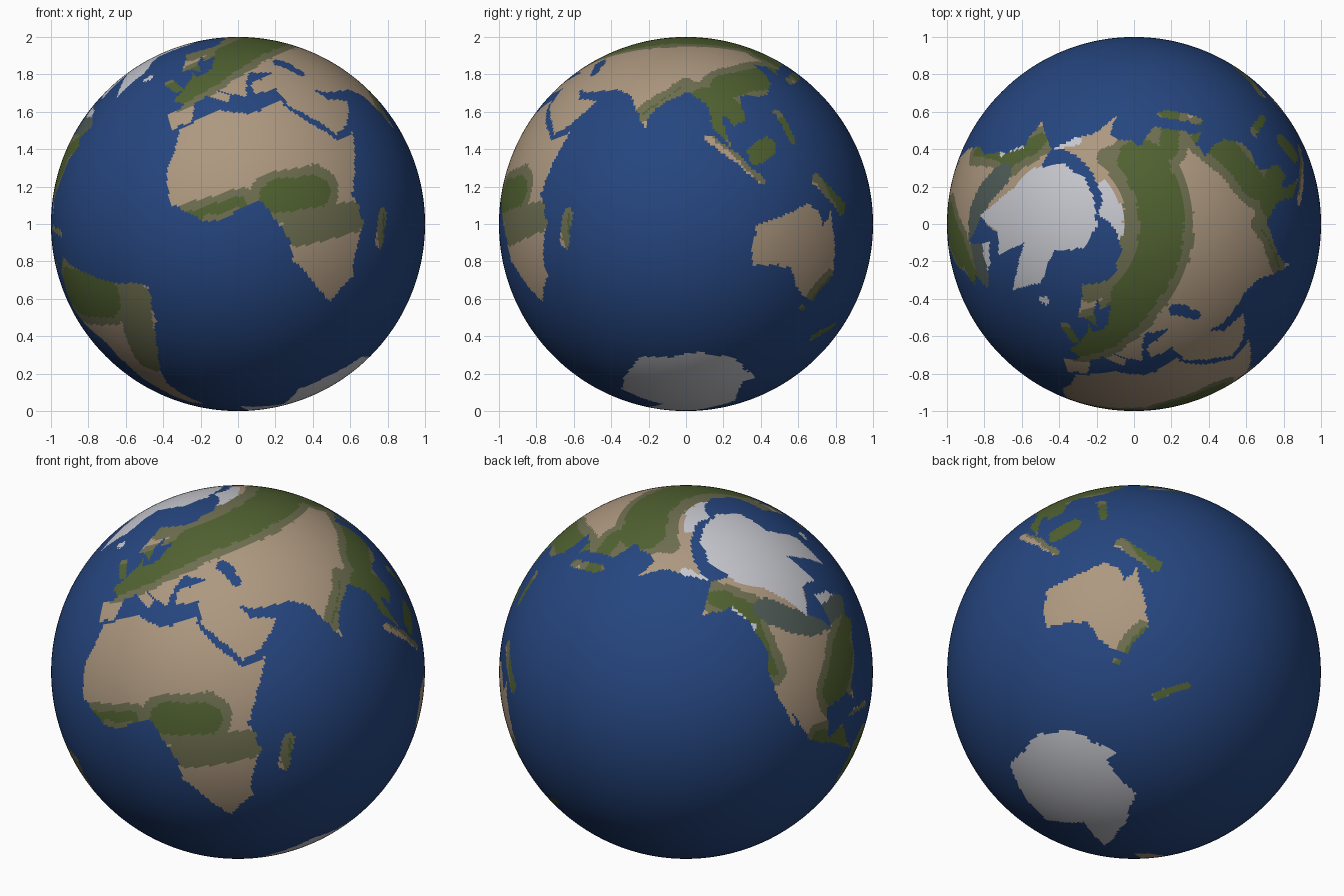
import bpy, bmesh, math
from mathutils import Matrix, Vector, noise

if "Cube" in bpy.data.objects:
    bpy.data.objects.remove(bpy.data.objects["Cube"])

TILT = math.radians(23.4)
FRINGE = 2.8          # width in degrees of the olive fringe around green regions
COLOURS = [("ocean_blue", (.019, .061, .215)), ("dry_tan", (.42, .315, .215)),
           ("forest_green", (.082, .122, .031)), ("scrub_olive", (.155, .158, .08)),
           ("ice_white", (.57, .575, .62)), ("boreal_grey", (.08, .107, .095))]
OCEAN, TAN, GREEN, OLIVE, ICE, GREY = range(6)

# coarse continent outlines: longitude, latitude
africa = [(-6, 36), (10, 37), (20, 31), (33, 31), (33, 29), (37, 20), (43, 11), (51, 12), (39, -5),
          (40, -15), (35, -21), (31, -30), (20, -35), (12, -17), (13, -10), (9, 4), (-8, 4), (-17, 14),
          (-16, 23), (-10, 30)]
eurasia = [(-9, 37), (-9, 43), (-1, 44), (-4, 48), (8, 54), (10, 57), (11, 54), (21, 55), (29, 60), (22, 61),
           (24, 65), (17, 61), (15, 56), (10, 59), (5, 60), (18, 70), (40, 67), (68, 69), (104, 77), (140, 72),
           (190, 66), (163, 60), (157, 51), (155, 59), (136, 55), (140, 48), (128, 39), (128, 35), (124, 40),
           (118, 39), (122, 30), (117, 23), (108, 21), (109, 12), (105, 9), (101, 13), (104, 1), (98, 9),
           (97, 16), (91, 22), (80, 15), (77, 8), (72, 21), (66, 25), (57, 26), (49, 30), (51, 25), (59, 22),
           (52, 16), (44, 13), (35, 28), (36, 36), (27, 37), (28, 41), (41, 42), (33, 46), (28, 43), (23, 37),
           (14, 45), (18, 40), (16, 38), (9, 44), (3, 43), (-1, 37)]
north_america = [(-167, 66), (-156, 71), (-127, 70), (-82, 67), (-94, 59), (-80, 51), (-78, 62), (-65, 59),
                 (-56, 52), (-66, 49), (-62, 46), (-70, 42), (-76, 35), (-81, 31), (-80, 25), (-84, 30),
                 (-97, 28), (-95, 18), (-88, 21), (-83, 11), (-78, 7), (-94, 16), (-105, 20), (-113, 31),
                 (-110, 23), (-124, 42), (-124, 48), (-135, 58), (-148, 60), (-162, 55), (-164, 62)]
south_america = [(-78, 8), (-72, 12), (-50, 0), (-35, -6), (-39, -17), (-48, -27), (-62, -39), (-69, -54),
                 (-75, -50), (-70, -18), (-81, -5)]
australia = [(114, -22), (115, -34), (131, -32), (140, -38), (149, -38), (153, -28), (142, -11), (140, -17),
             (136, -12), (131, -12), (122, -18)]
continents = [africa, eurasia, north_america, south_america, australia]
# polar ice, as outlines seen along the axis
north_ice = [(.21, 0), (.18, .16), (.13, .25), (-.01, .32), (-.17, .3), (-.33, .17), (-.53, .04), (-.39, -.05),
             (-.4, -.17), (-.22, -.1), (-.33, -.35), (-.14, -.32), (-.03, -.14), (.14, -.13)]
south_ice = [(-.06, -.34), (.13, -.33), (.32, -.25), (.4, .07), (.31, .26), (.07, .38), (.08, .3),
             (-.18, .26), (-.3, .05), (-.38, -.23), (-.16, -.13)]
# rounded strips: longitude and latitude of both ends, half width in degrees
islands = [(45, -23, 49, -15, 2), (-1, 52, -4, 57, 1.5), (-21, 65, -16, 65, 1), (132, 34, 142, 42, 1.5),
           (97, 4, 114, -8, 1.3), (112, 0, 116, 4, 3), (134, -3, 147, -8, 2), (121, 17, 125, 8, 1.5),
           (176, -38, 168, -46, 1.2), (146, -42, 147, -42, 1), (-83, 22, -70, 19, .8)]
seas = [(50, 45, 52, 38, 1.8)]
green = [(-13, 8, 4, 6, 1.5), (14, 3, 27, 0, 5), (0, 51, 45, 57, 6), (45, 58, 130, 58, 7), (104, 25, 125, 35, 5),
         (127, 49, 142, 39, 3), (98, 17, 118, 0, 7), (123, 12, 148, -6, 4), (76, 13, 90, 25, .2),
         (49, -15, 48, -24, .4), (152, -30, 147, -43, 1), (176, -38, 168, -46, 1), (-91, 33, -80, 42, 6),
         (-75, 46, -56, 49, 3), (-122, 43, -133, 58, 2), (-135, 61, -158, 62, 3), (-100, 18, -75, 14, 4),
         (-72, 1, -55, -3, 8)]
olive = [(16, -9, 36, -12, 5), (-42, -8, -55, -28, 6), (20, 68, 145, 64, 4)]
grey = [(-124, 62, -98, 56, 4), (-95, 55, -60, 55, 4)]
ice = [(-76, 61, -64, 60, 3), (-146, 60, -132, 56, 1), (-21, 65, -16, 65, 2), (174, 63, 190, 65, 2)]


def inside(outline, x, y):
    hit, (ax, ay) = False, outline[-1]
    for bx, by in outline:
        if (ay > y) != (by > y) and x < ax + (y - ay) * (bx - ax) / (by - ay):
            hit = not hit
        ax, ay = bx, by
    return hit


def near(strips, x, y, extra=0):
    """True when the point lies on one of the rounded strips."""
    k = max(math.cos(math.radians(y)), .2)
    for ax, ay, bx, by, r in strips:
        ux, uy, px, py = (bx - ax) * k, by - ay, (x - ax) * k, y - ay
        t = min(1, max(0, (px * ux + py * uy) / (ux * ux + uy * uy)))
        if math.hypot(px - t * ux, py - t * uy) < r + extra:
            return True
    return False


def colour_at(p):
    """Pick the colour of a point on the untilted unit globe (0 degrees east faces -y)."""
    # small wobble roughens the coasts
    p = (p + .012 * noise.noise_vector(p * 14) + .006 * noise.noise_vector(p * 35)).normalized()
    if abs(p.z) > .8 and inside(north_ice if p.z > 0 else south_ice, p.x, p.y):
        return ICE
    lat = math.degrees(math.asin(max(-1, min(1, p.z))))
    lon = math.degrees(math.atan2(p.x, -p.y))
    lon += 360 if lon < -169 else 0
    if near(seas, lon, lat) or not (any(inside(c, lon, lat) for c in continents) or near(islands, lon, lat)):
        return OCEAN
    if near(ice, lon, lat) or (lat > 70 and 66 < lon < 136):
        return ICE
    if near(grey, lon, lat):
        return GREY
    if near(green, lon, lat):
        return GREEN
    return OLIVE if near(olive, lon, lat) or near(green, lon, lat, FRINGE) else TAN


# globe: fine sphere, coloured by region, then tilted
bm = bmesh.new()
bmesh.ops.create_uvsphere(bm, u_segments=440, v_segments=220, radius=1)
for f in bm.faces:
    f.material_index = colour_at(f.calc_center_median().normalized())
    f.smooth = True
bm.transform(Matrix.Translation((0, 0, 1)) @ Matrix.Rotation(-TILT, 4, 'Y'))
mesh = bpy.data.meshes.new("globe")
bm.to_mesh(mesh)
bm.free()
for name, rgb in COLOURS:
    mat = bpy.data.materials.new(name)
    mat.diffuse_color = (*rgb, 1)
    mat.use_nodes = True
    mat.node_tree.nodes["Principled BSDF"].inputs["Base Color"].default_value = mat.diffuse_color
    mesh.materials.append(mat)
bpy.context.collection.objects.link(bpy.data.objects.new("globe", mesh))
